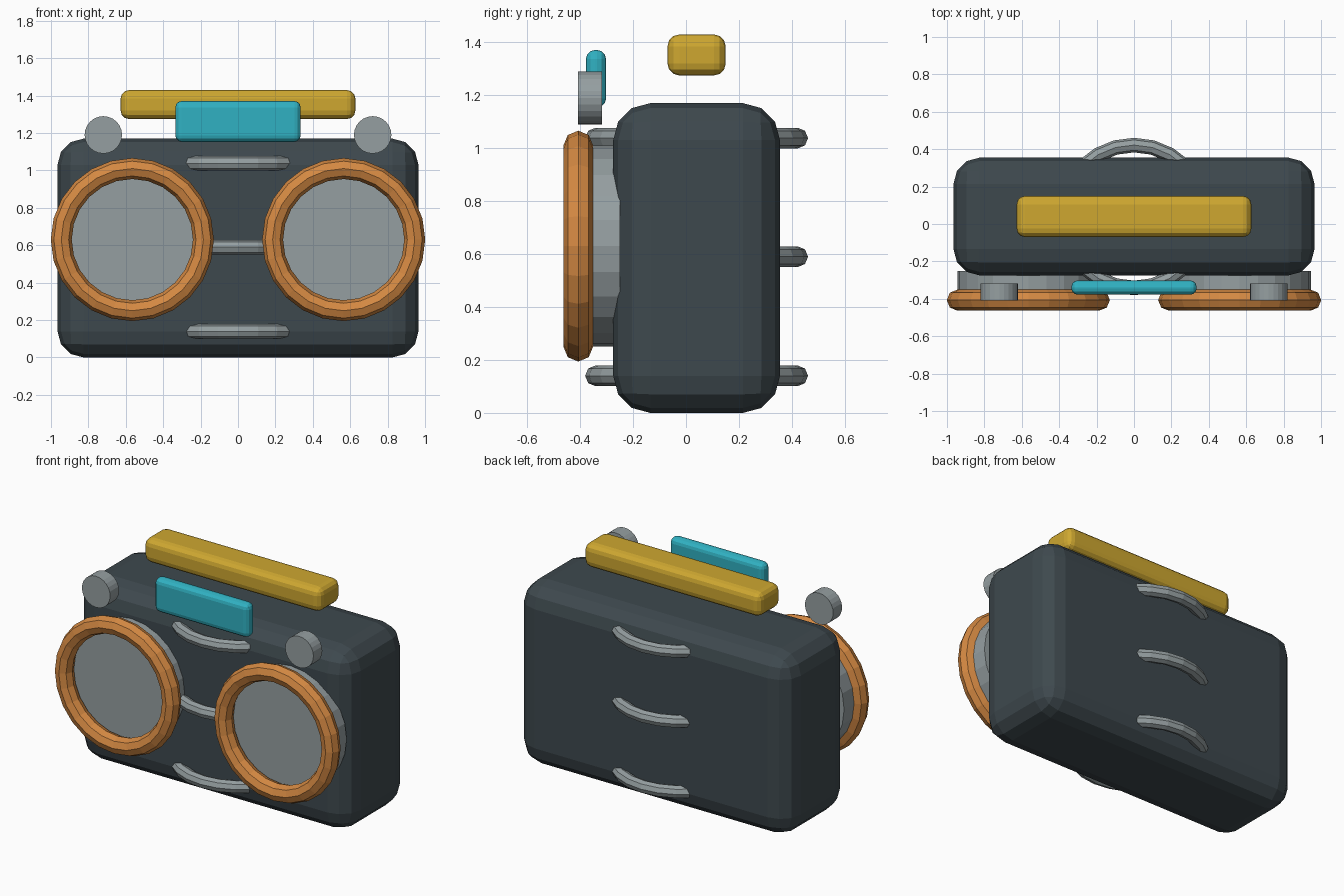
import bpy, math

if "Cube" in bpy.data.objects:
    bpy.data.objects.remove(bpy.data.objects["Cube"])


def material(name, rgb):
    m = bpy.data.materials.new(name)
    m.diffuse_color = (*rgb, 1)
    m.use_nodes = True
    m.node_tree.nodes["Principled BSDF"].inputs["Base Color"].default_value = m.diffuse_color
    return m


CHARCOAL = material("charcoal", (0.048, 0.066, 0.076))
GREY = material("grey", (0.30, 0.345, 0.355))
ORANGE = material("orange", (0.66, 0.25, 0.055))
YELLOW = material("yellow", (0.62, 0.39, 0.03))
CYAN = material("cyan", (0.03, 0.44, 0.54))


def finish(name, mat):
    ob = bpy.context.object
    ob.name = name
    ob.data.materials.append(mat)
    return ob


def rounded_box(name, mat, centre, size, radius):
    bpy.ops.mesh.primitive_cube_add(size=1, location=centre)
    ob = finish(name, mat)
    for v in ob.data.vertices:
        v.co = [c * s for c, s in zip(v.co, size)]
    bevel = ob.modifiers.new("rounding", 'BEVEL')
    bevel.width = radius
    bevel.segments = 3


def drum(name, mat, x, z, radius, y0, y1):
    bpy.ops.mesh.primitive_cylinder_add(
        vertices=24, radius=radius, depth=y1 - y0,
        location=(x, (y0 + y1) / 2, z), rotation=(math.pi / 2, 0, 0))
    finish(name, mat)


def ring(name, mat, centre, major, minor, tilt=0):
    bpy.ops.mesh.primitive_torus_add(
        major_radius=major, minor_radius=minor, major_segments=24,
        minor_segments=8, location=centre, rotation=(tilt, 0, 0))
    finish(name, mat)


# Main case, carrying handle and front display
rounded_box("case", CHARCOAL, (0, 0.04, 0.585), (1.93, 0.63, 1.17), 0.14)
rounded_box("handle", YELLOW, (0, 0.04, 1.352), (1.255, 0.22, 0.155), 0.045)
rounded_box("display", CYAN, (0, -0.34, 1.262), (0.67, 0.076, 0.218), 0.034)

# Speakers with rims, and knobs
for side, s in (("left", -1), ("right", 1)):
    drum(side + "_speaker", GREY, s * 0.565, 0.63, 0.38, -0.355, -0.25)
    ring(side + "_speaker_rim", ORANGE, (s * 0.565, -0.407, 0.63),
         0.38, 0.056, math.pi / 2)
    drum(side + "_knob", GREY, s * 0.72, 1.19, 0.1, -0.408, -0.318)

# Horizontal hoops running through the case
for name, z in (("lower", 0.14), ("middle", 0.59), ("upper", 1.038)):
    ring(name + "_hoop", GREY, (0, 0.04, z), 0.382, 0.039)
